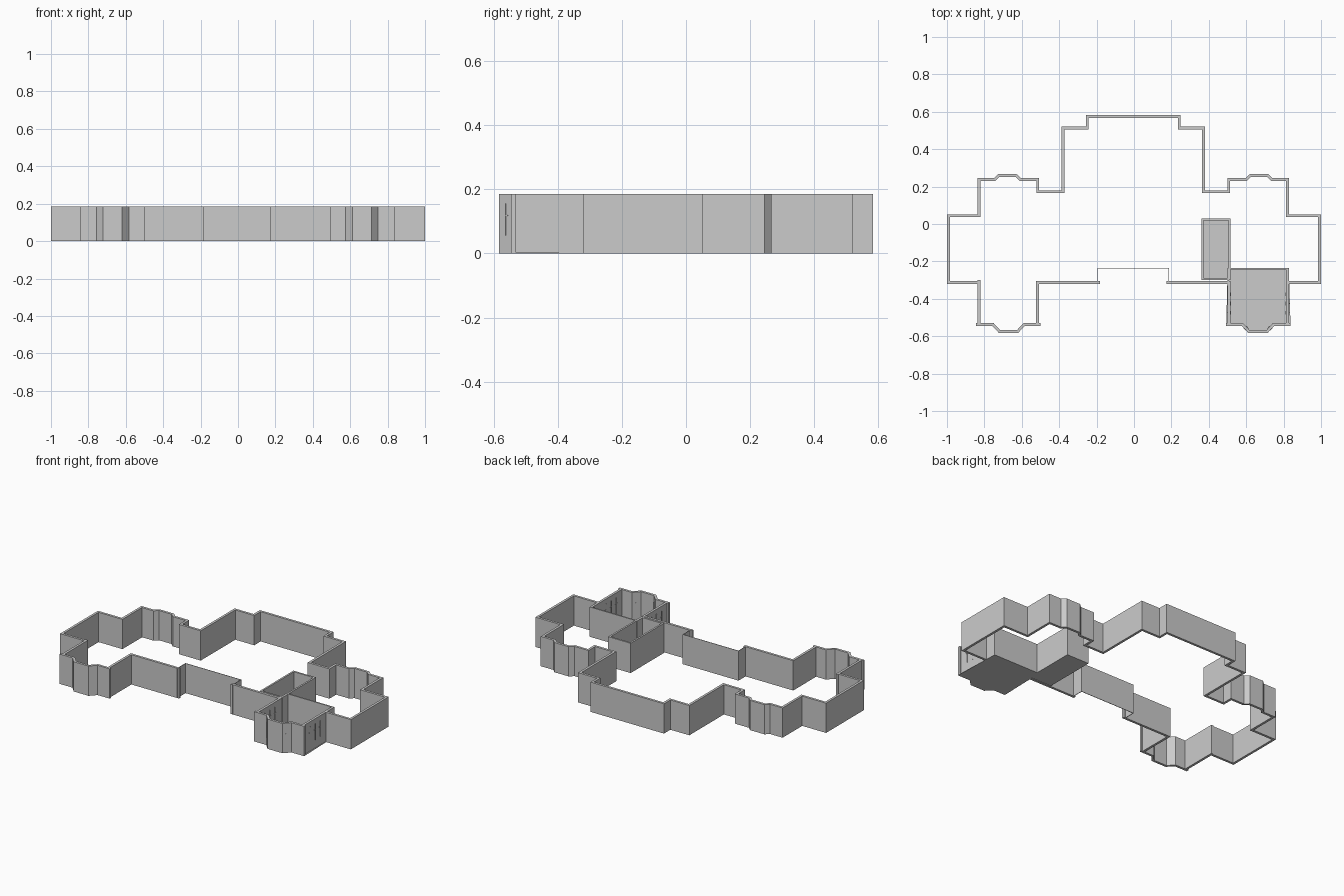
import bpy, bmesh, math
from mathutils import Vector

if "Cube" in bpy.data.objects:
    bpy.data.objects.remove(bpy.data.objects["Cube"])

H = 0.185      # wall height
T = 0.015      # wall thickness
CX = -0.004    # plan symmetry axis


def make(name, bm):
    bmesh.ops.recalc_face_normals(bm, faces=bm.faces)
    me = bpy.data.meshes.new(name)
    bm.to_mesh(me)
    bm.free()
    ob = bpy.data.objects.new(name, me)
    bpy.context.collection.objects.link(ob)
    return ob


def inset(pts, t, closed):
    """Mitred offset to the right of the path."""
    P = [Vector(p) for p in pts]
    n = len(P)
    out = []
    for i in range(n):
        dirs = []
        if closed or i > 0:
            dirs.append((P[i] - P[i - 1]).normalized())
        if closed or i < n - 1:
            dirs.append((P[(i + 1) % n] - P[i]).normalized())
        ns = [Vector((d.y, -d.x)) for d in dirs]
        m = sum(ns, Vector((0, 0))).normalized()
        out.append(P[i] + m * (t / m.dot(ns[0])))
    return out


def wall(name, pts, t=T, closed=False):
    inner = inset(pts, t, closed)
    bm = bmesh.new()
    rings = [[(bm.verts.new((a[0], a[1], z)), bm.verts.new((b[0], b[1], z)))
              for a, b in zip(pts, inner)] for z in (0, H)]
    lo, hi = rings
    n = len(pts)
    for i in range(n if closed else n - 1):
        j = (i + 1) % n
        bm.faces.new((lo[i][0], lo[j][0], hi[j][0], hi[i][0]))
        bm.faces.new((lo[i][1], lo[j][1], hi[j][1], hi[i][1]))
        bm.faces.new((hi[i][0], hi[j][0], hi[j][1], hi[i][1]))
        bm.faces.new((lo[i][0], lo[j][0], lo[j][1], lo[i][1]))
    if not closed:
        for k in (0, n - 1):
            bm.faces.new((lo[k][0], lo[k][1], hi[k][1], hi[k][0]))
    return make(name, bm)


def slab(name, pts, h=0.003):
    bm = bmesh.new()
    f = bm.faces.new([bm.verts.new((x, y, 0)) for x, y in pts])
    r = bmesh.ops.extrude_face_region(bm, geom=[f])
    vs = [v for v in r['geom'] if isinstance(v, bmesh.types.BMVert)]
    bmesh.ops.translate(bm, verts=vs, vec=(0, 0, h))
    return make(name, bm)


def box(name, c, s, rot=0):
    bm = bmesh.new()
    bmesh.ops.create_cube(bm, size=1)
    bmesh.ops.scale(bm, vec=s, verts=bm.verts)
    ob = make(name, bm)
    ob.location = c
    ob.rotation_euler.z = rot
    return ob


def side(half, s):
    return [(CX + s * x, y) for x, y in half]


# Outer shell: half plan from the back centre round the wing
wing = [(0.253, 0.583), (0.253, 0.52), (0.383, 0.52), (0.383, 0.18),
        (0.503, 0.18), (0.503, 0.245), (0.60, 0.245), (0.624, 0.267),
        (0.722, 0.267), (0.745, 0.245), (0.832, 0.245), (0.832, 0.052)]
left_end = [(-1, 0.052), (-1, -0.32), (CX - 0.832, -0.32)]
right_end = [(1, 0.052), (1, -0.32), (CX + 0.832, -0.32)]
path = left_end[::-1] + side(wing, -1)[::-1] + side(wing, 1) + right_end
wall("outer_wall", path)

# Front bays with corner flanges, then the front wall to the porch
bay = [(0.841, -0.545), (0.753, -0.545), (0.718, -0.583), (0.616, -0.583),
       (0.58, -0.545), (0.497, -0.545)]
for s, nm in ((1, "right"), (-1, "left")):
    pts = side(bay, s)
    wall(nm + "_bay_front", pts, T * s)
    top = -0.237 if s > 0 else -0.30
    wall(nm + "_bay_outer_side", side([(0.832, top), (0.832, -0.535)], s), T * s)
    wall(nm + "_bay_inner_side",
         side([(0.505, -0.533), (0.505, -0.32), (0.178, -0.32)], s), T * s)

# Thin recessed porch wall
wall("porch_wall", side([(-0.192, -0.322), (-0.192, -0.236),
                         (0.192, -0.236), (0.192, -0.322)], 1), 0.003)

# Two floored rooms on the right
hall = [(0.36, -0.30), (0.36, 0.03), (0.515, 0.03), (0.515, -0.30)]
wall("hall_room_walls", hall, 0.011, True)
slab("hall_room_floor", hall)
wall("bay_room_partition", [(0.501, -0.31), (0.501, -0.235), (0.828, -0.235)], 0.008)
slab("bay_room_floor", [(0.501, -0.235), (0.828, -0.235)] + side(bay, 1))

# Slim window bars on the right bay
wins = [(CX + 0.832 - T / 2, y, math.pi / 2) for y in (-0.375, -0.425, -0.475)]
wins += [(CX + 0.505 + T / 2, y, math.pi / 2) for y in (-0.375, -0.425, -0.475)]
a = math.atan2(0.038, 0.035)
wins += [(CX + 0.603, -0.557, -a), (CX + 0.731, -0.557, a)]
for i, (x, y, r) in enumerate(wins):
    box(f"window_mullion_{i}", (x, y, 0.105), (0.004, T + 0.006, 0.10), r)
    box(f"window_transom_{i}", (x, y, 0.118), (0.02, T + 0.004, 0.004), r)
